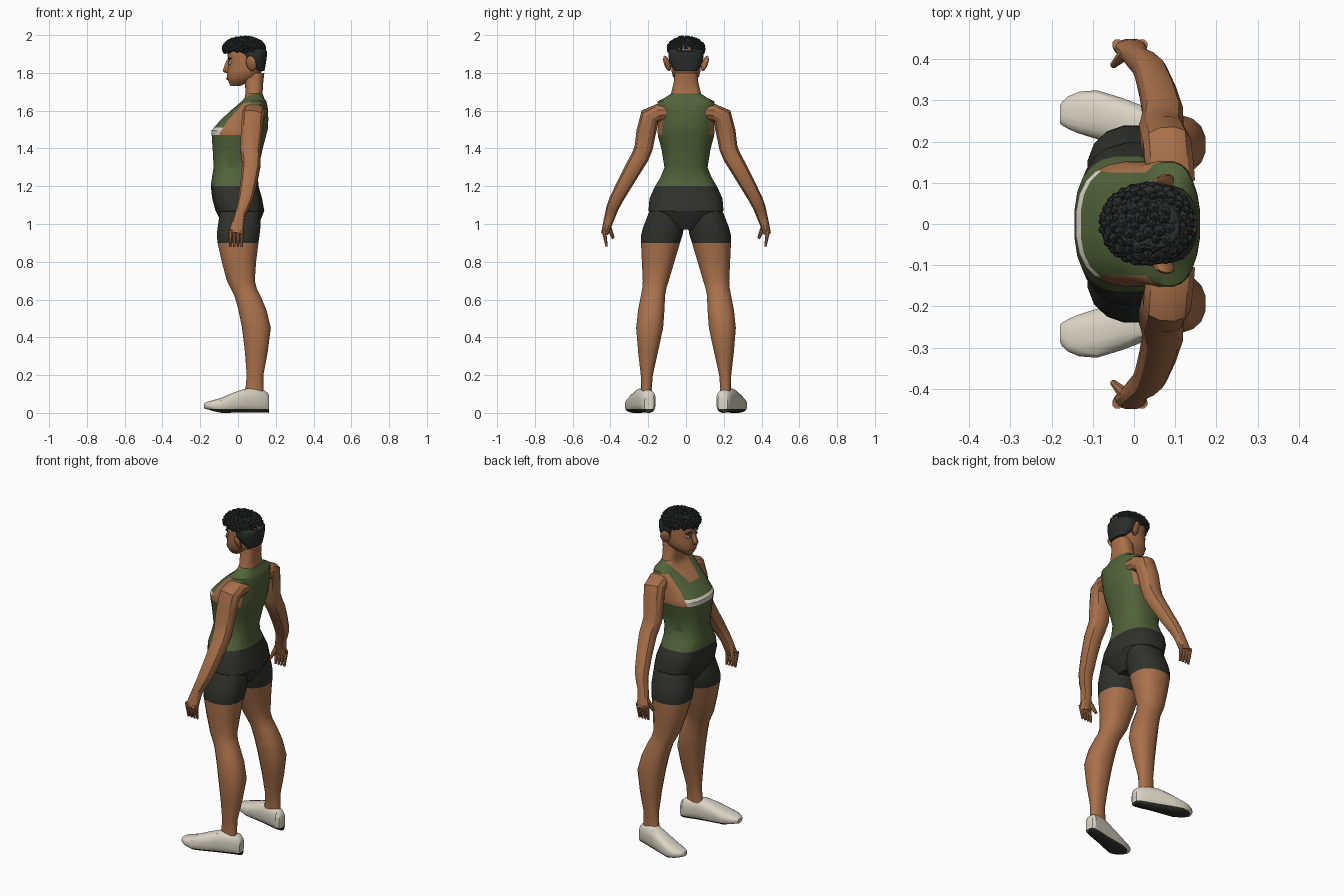
import bpy
import bmesh
import random
from math import cos, sin, pi, sqrt, radians
from mathutils import Vector, Matrix

random.seed(4)
if "Cube" in bpy.data.objects:
    bpy.data.objects.remove(bpy.data.objects["Cube"])


def material(name, *colour):
    mat = bpy.data.materials.new(name)
    mat.use_nodes = True
    mat.diffuse_color = (*colour, 1)
    shader = mat.node_tree.nodes["Principled BSDF"]
    shader.inputs["Base Color"].default_value = (*colour, 1)
    shader.inputs["Roughness"].default_value = 0.8
    return mat


SKIN = material("brown skin", 0.4, 0.165, 0.07)
LIPS = material("dark skin", 0.24, 0.09, 0.05)
SHIRT = material("olive green", 0.085, 0.125, 0.043)
SHORTS = material("charcoal", 0.03, 0.03, 0.025)
HAIR = material("black hair", 0.024, 0.026, 0.026)
WHITE = material("off white", 0.7, 0.66, 0.55)


def finish(bm, name, materials, rule=None, mirror=False):
    """Turn a bmesh into an object, colour its faces by rule, mirror and shade it."""
    bmesh.ops.recalc_face_normals(bm, faces=bm.faces)
    if rule:
        for face in bm.faces:
            chosen = rule(face.calc_center_median())
            face.material_index = materials.index(chosen)
    mesh = bpy.data.meshes.new(name)
    bm.to_mesh(mesh)
    bm.free()
    obj = bpy.data.objects.new(name, mesh)
    bpy.context.scene.collection.objects.link(obj)
    for mat in materials:
        mesh.materials.append(mat)
    if mirror:
        modifier = obj.modifiers.new("left and right", "MIRROR")
        modifier.use_axis = (False, True, False)
        modifier.use_mirror_merge = False
    bpy.ops.object.select_all(action="DESELECT")
    obj.select_set(True)
    bpy.context.view_layer.objects.active = obj
    bpy.ops.object.shade_smooth_by_angle(angle=radians(30))


def refine(stations):
    """Add a smoothly interpolated station between each pair of neighbours."""
    rows = [Vector(station) for station in stations]
    padded = [rows[0], *rows, rows[-1]]
    result = [rows[0]]
    for before, start, end, after in zip(padded, rows, rows[1:], padded[3:]):
        result.append(((start + end) * 9 - before - after) / 16)
        result.append(end)
    return result


def ring(centre, u, v, power=2.3, sides=16):
    """Superellipse outline around a centre with half axes u and v."""
    def bulge(value):
        return abs(value) ** (2 / power) * (1 if value > 0 else -1)

    angles = [2 * pi * (i + 0.5) / sides for i in range(sides)]
    return [Vector(centre) + Vector(u) * bulge(cos(a)) + Vector(v) * bulge(sin(a))
            for a in angles]


def level(z, back, front, inner, outer, **shape):
    """Horizontal outline that fills the given bounds."""
    return ring(((back + front) / 2, (inner + outer) / 2, z),
                ((front - back) / 2, 0, 0), (0, (outer - inner) / 2, 0), **shape)


def loft(bm, rings):
    """Skin a row of outlines and close both ends."""
    rows = [[bm.verts.new(point) for point in outline] for outline in rings]
    for low, high in zip(rows, rows[1:]):
        for i in range(len(low)):
            bm.faces.new((low[i - 1], low[i], high[i], high[i - 1]))
    bm.faces.new(rows[0])
    bm.faces.new(rows[-1])


def stack(bm, stations, **shape):
    """Symmetric body of levels given as height, front, back and half width."""
    loft(bm, [level(z, front, back, -width, width, **shape)
              for z, front, back, width in refine(stations)])


def tube(bm, path, sides=12):
    """Limb along points with a half depth and a half width at each."""
    points = [Vector(station[:3]) for station in path]
    last = len(points) - 1
    rings = []
    for i, (point, station) in enumerate(zip(points, path)):
        along = (points[min(i + 1, last)] - points[max(i - 1, 0)]).normalized()
        u = (Vector((1, 0, 0)) - along * along.x).normalized()
        rings.append(ring(point, u * station[3], along.cross(u) * station[4], sides=sides))
    loft(bm, rings)


def finger(bm, start, step, radius):
    """Tapering digit that curls towards the body."""
    path = []
    for i in range(4):
        spot = Vector(start) + Vector(step) * i
        thickness = radius * (1 - i / 6)
        path.append((*spot, thickness, thickness))
    tube(bm, path, sides=8)


def cut(bm, point, normal):
    geometry = bm.verts[:] + bm.edges[:] + bm.faces[:]
    bmesh.ops.bisect_plane(bm, geom=geometry, plane_co=point, plane_no=normal)


def blob(bm, centre, size, detail=2, turn=Matrix()):
    matrix = Matrix.Translation(centre) @ turn.to_4x4() @ Matrix.Diagonal((*size, 1))
    bmesh.ops.create_icosphere(bm, subdivisions=detail, radius=1, matrix=matrix)


# Torso: pelvis, shirt and neck in one skin, cut along the edges of the clothes
WAIST, STRIPE, CHEST, SCOOP, STRAP, COLLAR = 1.2, 1.47, 1.51, 1.58, 1.64, 1.69
ARMHOLE, ARMHOLE_SLOPE = Vector((-0.085, 0, 1.5)), Vector((0.16, 0, -0.1))
SIDE, NECK = 0.125, 0.045
bm = bmesh.new()
stack(bm, [(0.97, -0.06, 0.09, 0.06), (1.07, -0.12, 0.14, 0.2), (WAIST, -0.145, 0.11, 0.165),
           (1.3, -0.13, 0.11, 0.115), (STRIPE, -0.14, 0.15, 0.15), (CHEST, -0.13, 0.16, 0.15),
           (1.6, -0.04, 0.16, 0.15), (1.65, 0.02, 0.15, 0.15), (COLLAR, 0.04, 0.13, 0.08),
           (1.8, 0.03, 0.14, 0.06)], power=2.6, sides=24)
cut(bm, ARMHOLE, ARMHOLE_SLOPE)
for height in (STRIPE, SCOOP, STRAP):
    cut(bm, (0, 0, height), (0, 0, 1))
for side in (1, -1):
    cut(bm, (0, side * SIDE, 0), (0, 1, 0))
    cut(bm, (0, side * NECK, SCOOP), (0, side, -0.4))


def torso_colour(c):
    if c.z < WAIST:
        return SHORTS
    scoop = c.z > SCOOP and c.x < 0.07 and abs(c.y) < NECK + 0.4 * (c.z - SCOOP)
    beside = STRIPE < c.z < STRAP and abs(c.y) > SIDE and c.x < 0.11
    if c.z > COLLAR or scoop or (beside and (c - ARMHOLE).dot(ARMHOLE_SLOPE) > 0):
        return SKIN
    return WHITE if STRIPE < c.z < CHEST and c.x < -0.06 else SHIRT


finish(bm, "torso", [SKIN, SHIRT, SHORTS, WHITE], torso_colour)

# Legs with the legs of the shorts
HEM = 0.9
bm = bmesh.new()
loft(bm, [level(*station) for station in refine([
    (1.1, -0.09, 0.12, 0.02, 0.18), (0.98, -0.11, 0.12, 0.01, 0.23), (HEM, -0.11, 0.11, 0.03, 0.24),
    (0.7, -0.06, 0.09, 0.09, 0.23), (0.62, -0.02, 0.12, 0.11, 0.24), (0.45, 0.02, 0.175, 0.12, 0.265),
    (0.2, 0.045, 0.135, 0.175, 0.24), (0.09, 0.03, 0.14, 0.18, 0.24)])])
finish(bm, "legs", [SKIN, SHORTS], lambda c: SHORTS if c.z > HEM else SKIN, mirror=True)

# Shoes from heel to toe, with a lifted toe and a dark sole
SOLE = 0.02
bm = bmesh.new()
outlines = []
for x, y, width, top in refine([(0.165, 0.2, 0.02, 0.09), (0.14, 0.2, 0.04, 0.12),
                                (0.04, 0.23, 0.05, 0.13), (-0.09, 0.265, 0.06, 0.08),
                                (-0.16, 0.27, 0.04, 0.06), (-0.18, 0.265, 0.02, 0.05)]):
    bottom = max(0, -0.3 * (x + 0.1))
    outlines.append(ring((x, y, (top + bottom) / 2), (0, width, 0),
                         (0, 0, (top - bottom) / 2), power=2.7))
loft(bm, outlines)
cut(bm, (0, 0, SOLE), (0, 0, 1))
finish(bm, "shoes", [WHITE, SHORTS], lambda c: SHORTS if c.z < SOLE else WHITE, mirror=True)

# Arms from inside the shoulder to the palm
bm = bmesh.new()
tube(bm, refine([(0.09, 0.1, 1.59, 0.06, 0.04), (0.08, 0.19, 1.57, 0.06, 0.055),
                 (0.065, 0.225, 1.4, 0.055, 0.05), (0.07, 0.27, 1.31, 0.05, 0.047),
                 (0.04, 0.37, 1.13, 0.04, 0.037), (0.01, 0.4, 1.05, 0.03, 0.03),
                 (-0.01, 0.43, 0.95, 0.04, 0.02)]))
finish(bm, "arms", [SKIN], mirror=True)

# Fingers and thumb
bm = bmesh.new()
for i in range(4):
    finger(bm, (0.02 * i - 0.04, 0.435, 0.97), (0, -0.005, -0.03), 0.013)
finger(bm, (-0.02, 0.415, 1), (-0.01, -0.01, -0.025), 0.016)
finish(bm, "fingers", [SKIN], mirror=True)

# Head and nose
bm = bmesh.new()
stack(bm, [(1.73, -0.04, 0.01, 0.02), (1.78, -0.06, 0.11, 0.07), (1.85, -0.05, 0.14, 0.08),
           (1.92, -0.06, 0.15, 0.08), (1.96, -0.04, 0.13, 0.06)], sides=20)
finish(bm, "head", [SKIN])
bm = bmesh.new()
stack(bm, [(1.8, -0.06, -0.03, 0.01), (1.81, -0.083, -0.03, 0.017), (1.87, -0.06, -0.03, 0.01)],
      sides=8)
finish(bm, "nose", [SKIN])

# Ears, lips, eyes and brows
bm = bmesh.new()
tilt = Matrix.Rotation(radians(25), 4, "Z") @ Matrix.Rotation(radians(-20), 4, "X")
blob(bm, (0.07, 0.1, 1.85), (0.03, 0.013, 0.044), turn=tilt)
finish(bm, "ears", [SKIN], mirror=True)
bm = bmesh.new()
blob(bm, (-0.053, 0, 1.77), (0.01, 0.025, 0.008))
finish(bm, "lips", [LIPS])
bm = bmesh.new()
blob(bm, (-0.041, 0.034, 1.852), (0.012, 0.014, 0.008))
iris = (0.027, 0.041)
for edge in iris:
    cut(bm, (0, edge, 0), (0, 1, 0))
finish(bm, "eyes", [WHITE, HAIR], lambda c: HAIR if iris[0] < c.y < iris[1] else WHITE, mirror=True)
bm = bmesh.new()
blob(bm, (-0.045, 0.037, 1.876), (0.01, 0.022, 0.005), turn=Matrix.Rotation(radians(-20), 4, "Z"))
finish(bm, "eyebrows", [HAIR], mirror=True)

# Short hair at the back and sides
bm = bmesh.new()
stack(bm, [(1.81, 0.09, 0.14, 0.06), (1.86, 0.02, 0.15, 0.09), (1.91, 0, 0.155, 0.094),
           (1.92, -0.07, 0.15, 0.095), (1.98, -0.04, 0.11, 0.06)], sides=20)
finish(bm, "hair_base", [HAIR])

# Tight curls spread evenly over the crown
bm = bmesh.new()
count = 130
for i in range(count):
    rise = 1 - 1.3 * (i + 0.5) / count
    reach, turn = sqrt(1 - rise * rise), i * pi * (3 - sqrt(5))
    spot = (0.033 + 0.105 * reach * cos(turn), 0.09 * reach * sin(turn), 1.928 + 0.056 * rise)
    size = [random.uniform(0.012, 0.018) for axis in range(3)]
    blob(bm, spot, size, detail=1, turn=Matrix.Rotation(turn, 4, "Z"))
finish(bm, "curls", [HAIR])
